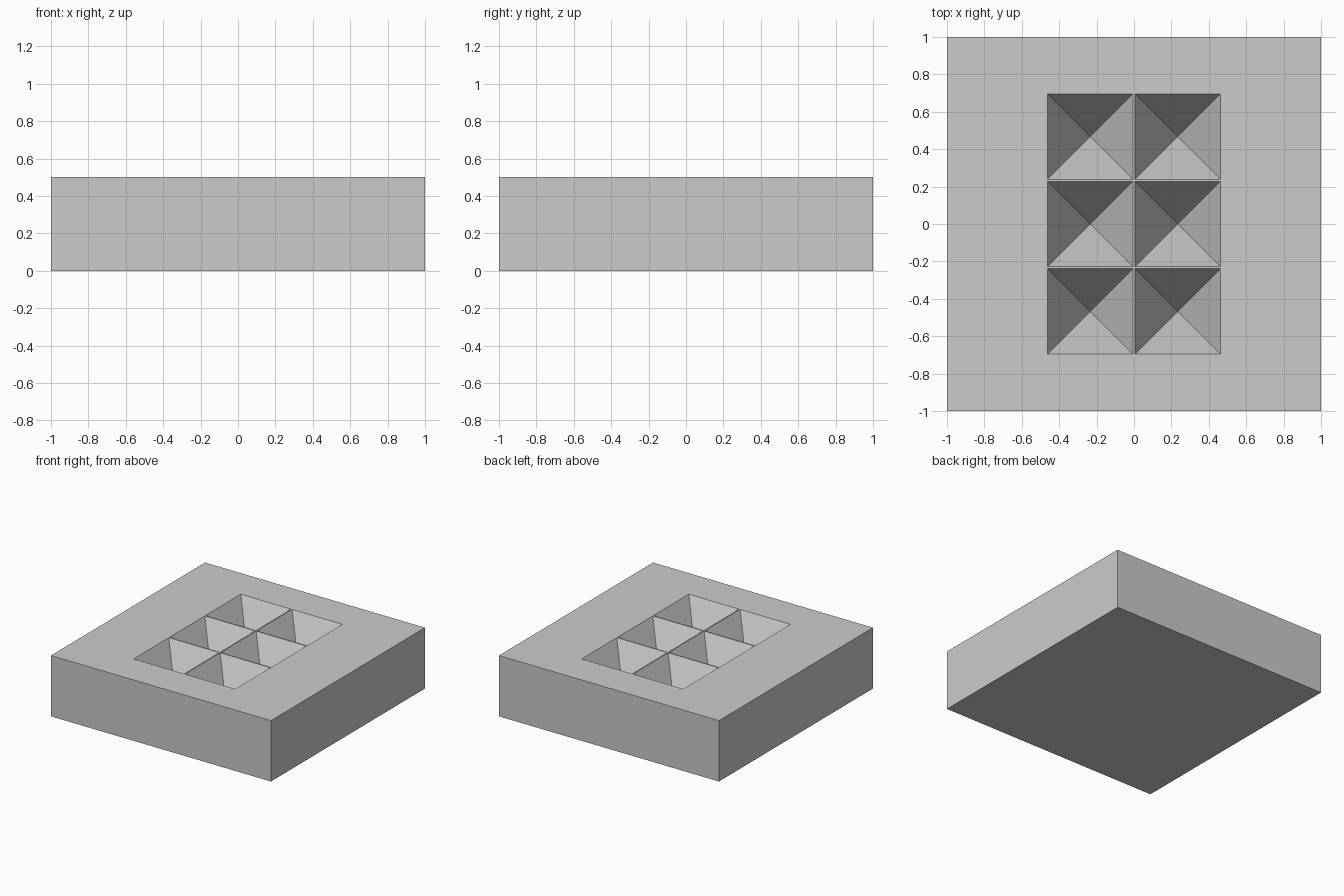
import bpy
import bmesh
from mathutils import Vector

WIDTH, HEIGHT = 2.0, 0.5
PIT, PITCH, DEPTH = 0.457, 0.467, 0.41
COLUMNS, ROWS = 2, 3

old = bpy.data.objects.get("Cube")
if old:
    bpy.data.objects.remove(old, do_unlink=True)

# Plain grey material
grey = bpy.data.materials.new("light grey")
grey.use_nodes = True
colour = (0.6, 0.6, 0.6, 1)
grey.diffuse_color = colour
grey.node_tree.nodes["Principled BSDF"].inputs["Base Color"].default_value = colour


def cuts(count):
    """Grid lines across the top: outer edges and both rims of every pit."""
    lines = [-WIDTH / 2, WIDTH / 2]
    for i in range(count):
        centre = (i - (count - 1) / 2) * PITCH
        lines += [centre - PIT / 2, centre + PIT / 2]
    return sorted(lines)


xs, ys = cuts(COLUMNS), cuts(ROWS)
bm = bmesh.new()

# Top surface as a grid; every odd cell is sunk into an inverted pyramid
grid = [[bm.verts.new((x, y, HEIGHT)) for y in ys] for x in xs]
for i in range(len(xs) - 1):
    for j in range(len(ys) - 1):
        ring = [grid[i][j], grid[i + 1][j], grid[i + 1][j + 1], grid[i][j + 1]]
        if i % 2 and j % 2:
            middle = (ring[0].co + ring[2].co) / 2
            tip = bm.verts.new(middle - Vector((0, 0, DEPTH)))
            for k in range(4):
                bm.faces.new((ring[k], ring[(k + 1) % 4], tip))
        else:
            bm.faces.new(ring)

# Side walls and underside, extruded down from the outer border
border = [e for e in bm.edges if e.is_boundary]
walls = bmesh.ops.extrude_edge_only(bm, edges=border)["geom"]
for v in walls:
    if isinstance(v, bmesh.types.BMVert):
        v.co.z = 0
bmesh.ops.contextual_create(bm, geom=[e for e in bm.edges if e.is_boundary])

# Merge the flat grid strips back into broad faces
bmesh.ops.dissolve_limit(bm, angle_limit=0.01, verts=bm.verts, edges=bm.edges)
bmesh.ops.recalc_face_normals(bm, faces=bm.faces)

mesh = bpy.data.meshes.new("pitted_block")
bm.to_mesh(mesh)
bm.free()
mesh.materials.append(grey)
block = bpy.data.objects.new("pitted_block", mesh)
bpy.context.collection.objects.link(block)
